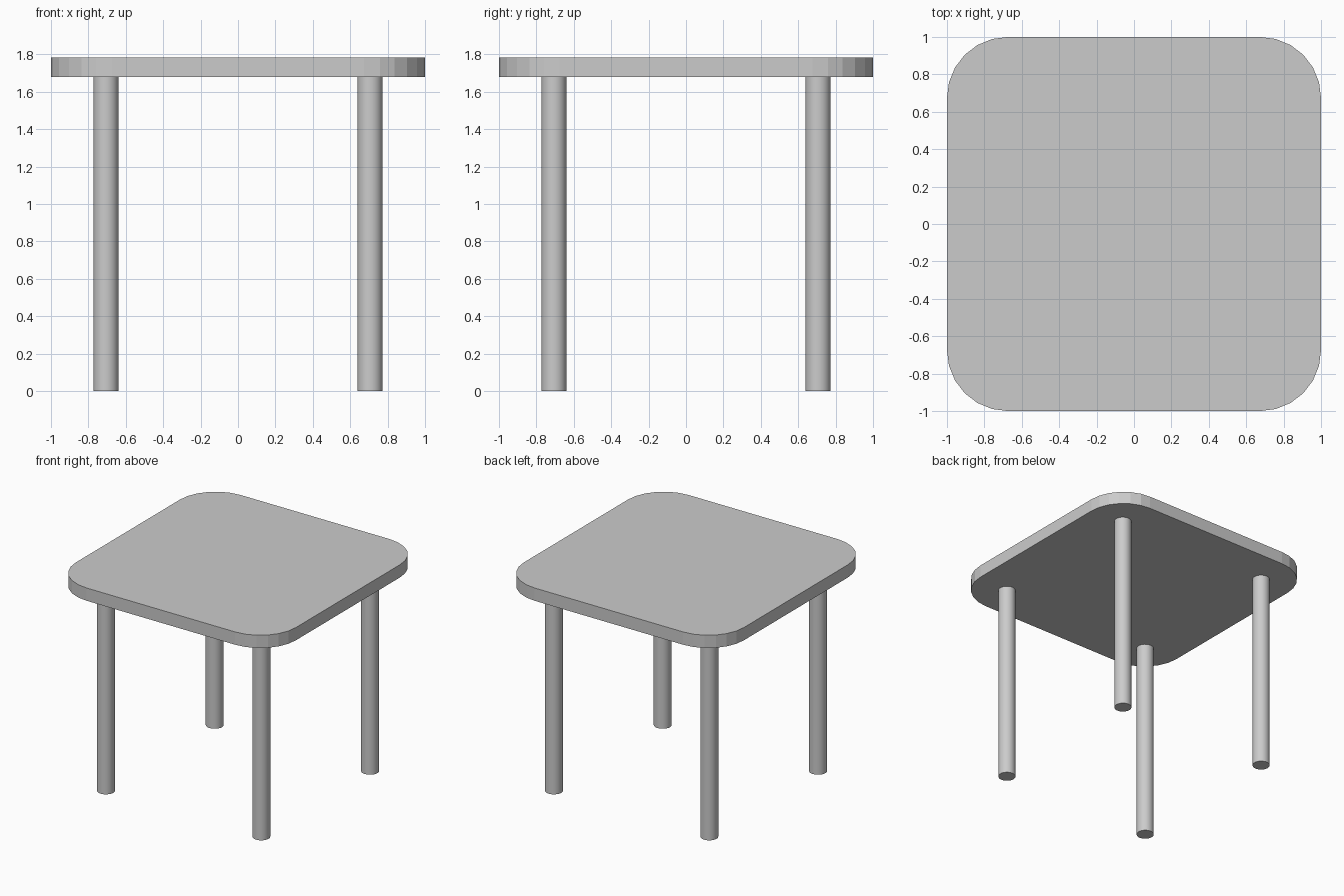
import bpy, bmesh
from math import sin, cos, pi

if "Cube" in bpy.data.objects:
    bpy.data.objects.remove(bpy.data.objects["Cube"])

HALF, CORNER, STEPS = 1.0, 0.325, 6
Z_UNDER, Z_TOP = 1.68, 1.785
LEG_POS, LEG_R = 0.706, 0.067

# tabletop: rounded square outline, extruded upward with flat facets
bm = bmesh.new()
inner = HALF - CORNER
outline = []
for q, (sx, sy) in enumerate([(1, 1), (-1, 1), (-1, -1), (1, -1)]):
    for i in range(STEPS + 1):
        a = (q + i / STEPS) * pi / 2
        outline.append(bm.verts.new((sx * inner + CORNER * cos(a),
                                     sy * inner + CORNER * sin(a), Z_UNDER)))
base = bm.faces.new(outline)
ext = bmesh.ops.extrude_face_region(bm, geom=[base], use_keep_orig=True)
for v in ext["geom"]:
    if isinstance(v, bmesh.types.BMVert):
        v.co.z = Z_TOP
bmesh.ops.recalc_face_normals(bm, faces=bm.faces[:])
mesh = bpy.data.meshes.new("tabletop")
bm.to_mesh(mesh)
bm.free()
bpy.context.collection.objects.link(bpy.data.objects.new("tabletop", mesh))

# four round legs
for side, sx in (("left", -1), ("right", 1)):
    for end, sy in (("front", -1), ("back", 1)):
        bpy.ops.mesh.primitive_cylinder_add(
            vertices=32, radius=LEG_R, depth=Z_UNDER,
            location=(sx * LEG_POS, sy * LEG_POS, Z_UNDER / 2))
        bpy.context.object.name = f"{end}_{side}_leg"
        bpy.ops.object.shade_smooth_by_angle()
